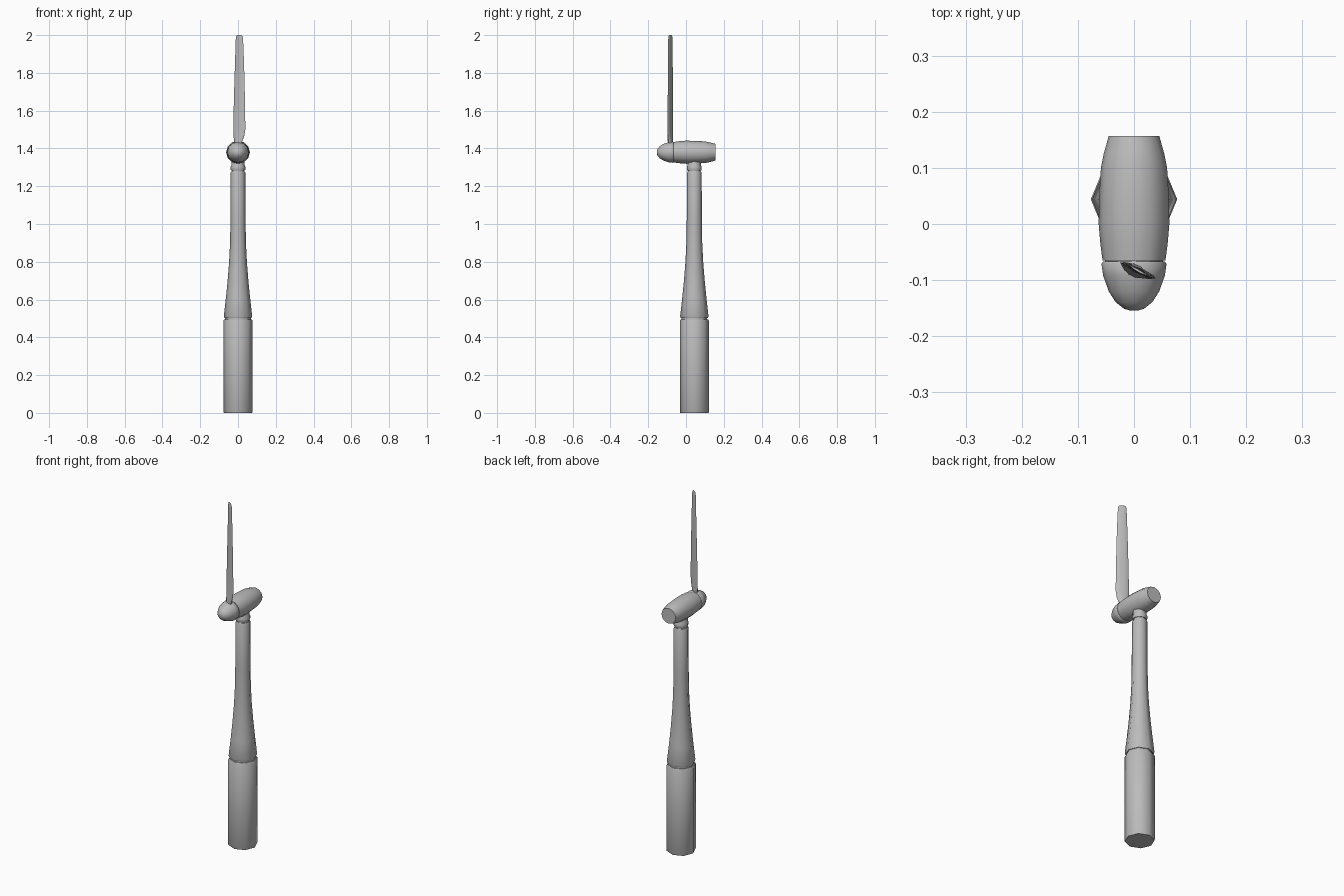
import bpy, bmesh, math
from mathutils import Vector

cube = bpy.data.objects.get("Cube")
if cube:
    bpy.data.objects.remove(cube, do_unlink=True)

grey = bpy.data.materials.new("light grey paint")
grey.use_nodes = True
grey.diffuse_color = (0.5, 0.5, 0.5, 1)
grey.node_tree.nodes["Principled BSDF"].inputs["Base Color"].default_value = (0.5, 0.5, 0.5, 1)

TOWER_Y = 0.044
HUB_Z = 1.38


def loft(name, rings):
    """Skin a list of point rings and cap both ends."""
    bm = bmesh.new()
    loops = [[bm.verts.new(p) for p in ring] for ring in rings]
    n = len(loops[0])
    for a, b in zip(loops, loops[1:]):
        for i in range(n):
            j = (i + 1) % n
            bm.faces.new((a[i], a[j], b[j], b[i]))
    bm.faces.new(loops[0])
    bm.faces.new(loops[-1])
    bmesh.ops.recalc_face_normals(bm, faces=bm.faces)
    mesh = bpy.data.meshes.new(name)
    bm.to_mesh(mesh)
    bm.free()
    mesh.materials.append(grey)
    obj = bpy.data.objects.new(name, mesh)
    bpy.context.collection.objects.link(obj)
    bpy.ops.object.select_all(action="DESELECT")
    obj.select_set(True)
    bpy.context.view_layer.objects.active = obj
    bpy.ops.object.shade_smooth_by_angle(angle=math.radians(50))
    return obj


def circle(n, r):
    return [(r * math.cos(math.tau * i / n), r * math.sin(math.tau * i / n)) for i in range(n)]


def upright(name, profile, n=8):
    """Turn (radius, z) pairs about the tower axis."""
    return loft(name, [[Vector((x, TOWER_Y + y, z)) for x, y in circle(n, r)] for r, z in profile])


def lengthwise(name, profile, n=8):
    """Turn (radius, y) pairs about the rotor axis."""
    return loft(name, [[Vector((x, y, HUB_Z + z * 0.97)) for x, z in circle(n, r)] for r, y in profile])


# Tower, with narrow grooves between its sections
upright("tower_base", [(0.075, 0), (0.077, 0.004), (0.077, 0.488), (0.073, 0.495)])
upright("base_groove", [(0.068, 0.49), (0.068, 0.51)])
upright("tower_shaft", [(0.072, 0.503), (0.075, 0.512), (0.064, 0.61), (0.055, 0.7),
                        (0.047, 0.8), (0.042, 0.9), (0.04, 1.02), (0.039, 1.27), (0.036, 1.277)])
upright("top_groove", [(0.033, 1.27), (0.033, 1.29)])
upright("yaw_neck", [(0.037, 1.283), (0.039, 1.288), (0.039, 1.303), (0.035, 1.312), (0.036, 1.36)])

# Nacelle and spinner
lengthwise("nacelle", [(0.056, -0.065), (0.06, -0.035), (0.063, 0), (0.062, 0.05),
                       (0.059, 0.1), (0.054, 0.125), (0.045, 0.157)], 12)
lengthwise("hub_gap", [(0.052, -0.075), (0.052, -0.06)], 12)
lengthwise("spinner", [(0.055, -0.067), (0.058, -0.071), (0.055, -0.092), (0.045, -0.12),
                       (0.033, -0.139), (0.018, -0.151), (0.008, -0.154)], 12)

# Single raised blade: height, trailing x, leading x, thickness, pitch in degrees
stations = [(1.39, -0.015, 0.015, 0.024, -25), (1.435, -0.019, 0.022, 0.022, -25),
            (1.465, -0.024, 0.033, 0.016, -25), (1.5, -0.025, 0.039, 0.012, -24),
            (1.65, -0.022, 0.037, 0.010, -25), (1.85, -0.016, 0.032, 0.008, -28),
            (1.975, -0.012, 0.027, 0.007, -30), (1.993, -0.010, 0.025, 0.006, -30),
            (2.0, -0.005, 0.019, 0.004, -30)]
rings = []
for z, x0, x1, thick, pitch in stations:
    a = math.radians(pitch)
    half = (x1 - x0) / 2 / math.cos(a)
    ring = []
    for u, v in circle(10, 1):
        px, py = u * half, v * thick / 2
        ring.append(Vector(((x0 + x1) / 2 + px * math.cos(a) - py * math.sin(a),
                            -0.083 + px * math.sin(a) + py * math.cos(a), z)))
    rings.append(ring)
loft("blade", rings)
